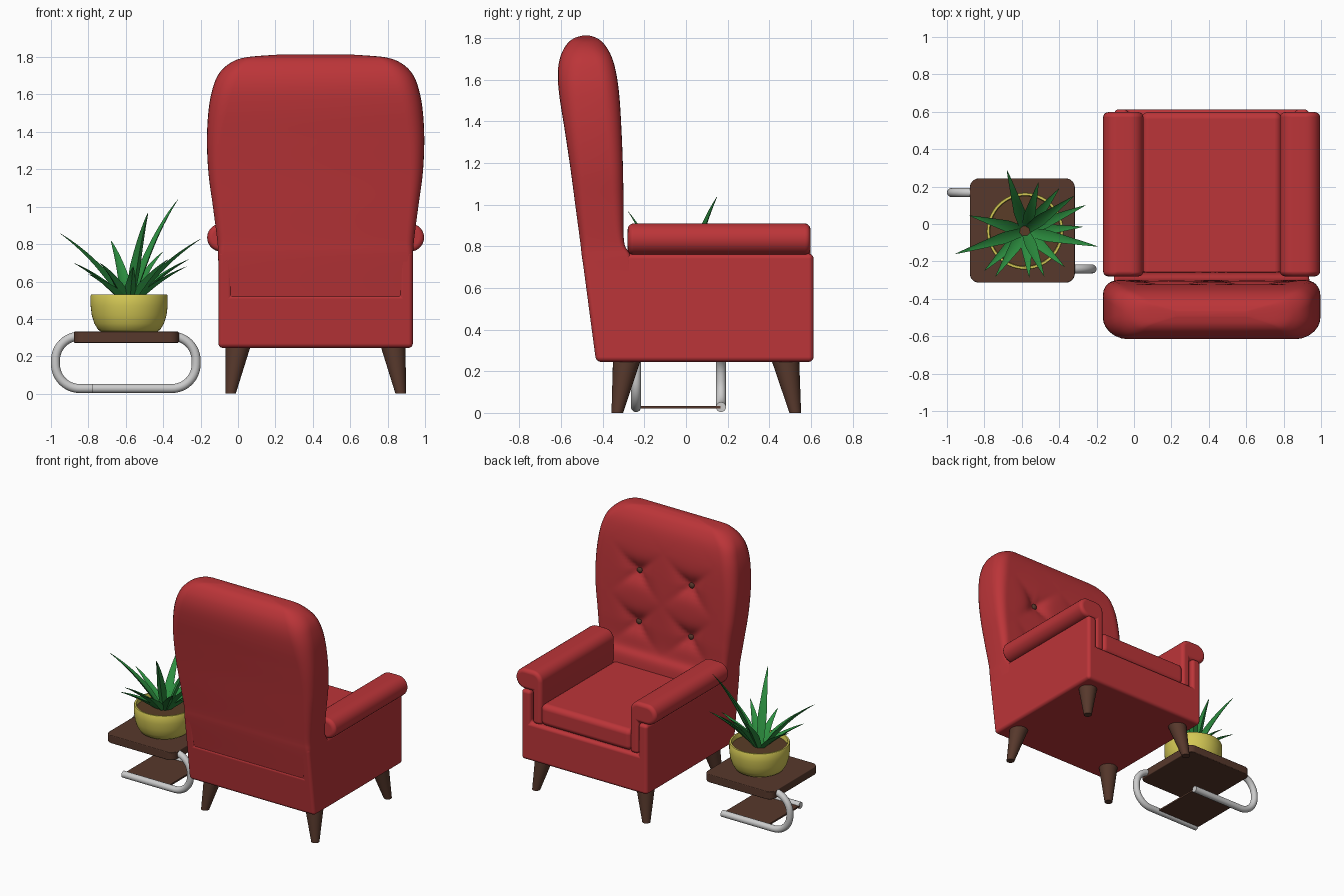
import bpy, bmesh, math
from mathutils import Vector

if "Cube" in bpy.data.objects:
    bpy.data.objects.remove(bpy.data.objects["Cube"])

CX = 0.415                       # chair centre line


def material(name, rgb):
    m = bpy.data.materials.new(name)
    m.diffuse_color = (*rgb, 1)
    m.use_nodes = True
    m.node_tree.nodes["Principled BSDF"].inputs["Base Color"].default_value = m.diffuse_color
    return m


RED = material("red_fabric", (0.50, 0.035, 0.04))
WOOD = material("dark_wood", (0.095, 0.04, 0.025))
METAL = material("metal", (0.55, 0.55, 0.55))
YELLOW = material("yellow_glaze", (0.66, 0.58, 0.09))
GREEN = material("leaf_green", (0.025, 0.27, 0.05))
SOIL = material("soil", (0.10, 0.045, 0.02))


def make(name, verts, faces, mat, bevel=0, segs=5, angle=40):
    me = bpy.data.meshes.new(name)
    me.from_pydata([tuple(v) for v in verts], [], faces)
    bm = bmesh.new()
    bm.from_mesh(me)
    bmesh.ops.recalc_face_normals(bm, faces=bm.faces)
    bm.to_mesh(me)
    bm.free()
    ob = bpy.data.objects.new(name, me)
    bpy.context.collection.objects.link(ob)
    me.materials.append(mat)
    if bevel:
        me.polygons.foreach_set("use_smooth", [True] * len(me.polygons))
        b = ob.modifiers.new("bevel", 'BEVEL')
        b.width, b.segments, b.harden_normals = bevel, segs, True
        b.limit_method, b.angle_limit = 'ANGLE', math.radians(40)
    else:
        for o in bpy.context.selected_objects:
            o.select_set(False)
        bpy.context.view_layer.objects.active = ob
        ob.select_set(True)
        bpy.ops.object.shade_smooth_by_angle(angle=math.radians(angle))
    return ob


def loft(name, rings, mat, **kw):
    n = len(rings[0])
    verts = [v for r in rings for v in r]
    faces = [(i * n + j, i * n + (j + 1) % n, (i + 1) * n + (j + 1) % n, (i + 1) * n + j)
             for i in range(len(rings) - 1) for j in range(n)]
    faces += [tuple(range(n)), tuple(range(len(verts) - n, len(verts)))]
    return make(name, verts, faces, mat, **kw)


def extrude_y(name, profile, y0, y1, mat, lean=0, **kw):
    back = [(x, y0 - lean * (z - .245), z) for x, z in profile]
    return loft(name, [back, [(x, y1, z) for x, z in profile]], mat, **kw)


def arc(cx, cy, r, a0, a1, n):
    return [(cx + r * math.cos(math.radians(a0 + (a1 - a0) * i / n)),
             cy + r * math.sin(math.radians(a0 + (a1 - a0) * i / n))) for i in range(n + 1)]


def rounded_rect(x0, x1, y0, y1, r_low, r_high, n=6):
    rl, rh = (min(r, (x1 - x0) * .49, (y1 - y0) * .49) for r in (r_low, r_high))
    return (arc(x0 + rl, y0 + rl, rl, 180, 270, n) + arc(x1 - rl, y0 + rl, rl, 270, 360, n)
            + arc(x1 - rh, y1 - rh, rh, 0, 90, n) + arc(x0 + rh, y1 - rh, rh, 90, 180, n))


# Chair body: U-shaped shell with floor and side walls, leaning rear
w, wi = 0.52, 0.445
extrude_y("chair_body", [(CX - w, .245), (CX + w, .245), (CX + w, .765), (CX + wi, .765),
                         (CX + wi, .53), (CX - wi, .53), (CX - wi, .765), (CX - w, .765)],
          -0.432, 0.613, RED, lean=.133, bevel=0.024)

# Backrest: rings of z, half width, rear y, front y, rear radius, front radius
KEYS = [(.275, .512, -.425, -.26, .03, .02), (.35, .514, -.438, -.25, .03, .02),
        (.50, .517, -.460, -.25, .03, .02), (.73, .521, -.497, -.26, .03, .02),
        (.82, .526, -.508, -.297, .04, .03), (1.0, .549, -.532, -.30, .05, .05),
        (1.18, .573, -.556, -.303, .065, .06), (1.36, .581, -.583, -.31, .08, .07),
        (1.52, .572, -.608, -.32, .10, .08), (1.63, .551, -.616, -.335, .11, .08),
        (1.71, .518, -.604, -.357, .11, .08), (1.768, .457, -.575, -.39, .09, .08),
        (1.799, .37, -.54, -.425, .05, .05), (1.813, .2, -.495, -.465, .02, .02)]
BUTTONS = [(CX + sx * .215, 1.175 + sz * .19) for sx in (-1, 1) for sz in (-1, 1)]


def tuft(x, z):
    u, v = (x - CX) / .215, (z - 1.175) / .19
    crease = max(math.exp(-abs(q - round(q)) / .13) for q in ((u + v) / 2, (u - v) / 2))
    d = 0
    for bx, bz in BUTTONS:
        r = math.hypot(x - bx, z - bz)
        d += .026 * math.exp(-(r / .075) ** 2) + .026 * crease * math.exp(-(r / .15) ** 2)
    return min(d, .06)


def spline(keys, i, t):
    p = [keys[min(max(i + k, 0), len(keys) - 1)] for k in (-1, 0, 1, 2)]
    return [.5 * (2 * b + (c - a) * t + (2 * a - 5 * b + 4 * c - d) * t * t
                  + (3 * b - a - 3 * c + d) * t ** 3) for a, b, c, d in zip(*p)]


rings = []
for i in range(len(KEYS) - 1):
    for s in range(8 + (i == len(KEYS) - 2)):
        z, hw, yr, yf, rr, rf = spline(KEYS, i, s / 8)
        p = rounded_rect(CX - hw, CX + hw, yr, yf, rr, rf)
        a, b = p[20], p[21]                       # straight run of the front face
        front = [(a[0] + (b[0] - a[0]) * k / 56, a[1]) for k in range(1, 56)]
        front = [(x, y - tuft(x, z)) for x, y in front]
        rings.append([(x, y, z) for x, y in p[:21] + front + p[21:]])
loft("backrest", rings, RED, angle=60)


def lathe(name, prof, centre, mat, n=40, tilt=(0, 0), **kw):
    cx, cy = centre
    return loft(name, [[(cx + tilt[0] * k / (len(prof) - 1) + r * math.cos(2 * math.pi * j / n),
                         cy + tilt[1] * k / (len(prof) - 1) + r * math.sin(2 * math.pi * j / n), z)
                        for j in range(n)] for k, (r, z) in enumerate(prof)], mat, **kw)


# Tufting buttons
for k, (bx, bz) in enumerate(BUTTONS):
    bpy.ops.mesh.primitive_uv_sphere_add(segments=20, ring_count=10, radius=.021,
                                         location=(bx, -.348 if bz < 1.2 else -.356, bz))
    ob = bpy.context.object
    ob.name = f"tuft_button_{k}"
    ob.scale.y = .75
    ob.data.materials.append(WOOD)
    bpy.ops.object.shade_smooth()

# Seat cushion
extrude_y("seat_cushion", [(CX - .375, .525), (CX + .375, .525), (CX + .375, .685),
                           (CX - .375, .685)], -.29, .60, RED, bevel=.04)

# Rolled arm pads: inner strip plus outward roll
pad = ([(-.365, .52), (-.365, .84)] + arc(-.435, .84, .07, 10, 90, 7)
       + arc(-.505, .835, .075, 90, 270, 14) + [(-.44, .76), (-.44, .52)])
for name, s in (("left_arm", 1), ("right_arm", -1)):
    extrude_y(name, [(CX + s * x, z) for x, z in pad], -.28, .598, RED, bevel=.028)

# Chair legs: splayed tapered cones
for sx in (-1, 1):
    for label, y, dy in (("rear", -.285, -.045), ("front", .478, .047)):
        lathe(f"{label}_leg_{'left' if sx < 0 else 'right'}", [(.066, .25), (.028, 0)],
              (CX + sx * .415, y), WOOD, n=28, tilt=(sx * .04, dy))

# Side table top and lower shelf
for name, x0, x1, y0, y1, z0, z1, r, bv in (
        ("table_top", -.878, -.316, -.314, .244, .272, .332, .05, .006),
        ("table_shelf", -.78, -.42, -.235, .17, .02, .032, .004, 0)):
    plan = rounded_rect(x0, x1, y0, y1, r, r)
    loft(name, [[(x, y, z) for x, y in plan] for z in (z0, z1)], WOOD, bevel=bv, segs=2)

# Bent tube legs of the table, opening to opposite sides
for name, s, y in (("left_tube", -1, .168), ("right_tube", 1, -.24)):
    path = [(.18, .308)] + arc(.246, .178, .13, 90, 0, 12) + arc(.246, .158, .13, 0, -90, 12) + [(-.18, .028)]
    rings = []
    for i, (px, pz) in enumerate(path):
        a, b = path[max(i - 1, 0)], path[min(i + 1, len(path) - 1)]
        t = Vector((b[0] - a[0], b[1] - a[1])).normalized()
        if i in (0, 1):
            t = Vector((1, 0))
        if i >= len(path) - 2:
            t = Vector((-1, 0))
        ring = []
        for j in range(20):
            c, d = .024 * math.cos(j * math.pi / 10), .024 * math.sin(j * math.pi / 10)
            ring.append((-.6 + s * (px - t.y * c), y + d, pz + t.x * c))
        rings.append(ring)
    loft(name, rings, METAL)

# Plant pot and soil
PC = (-.582, -.038)
lathe("pot", [(.15, .332), (.166, .342), (.186, .375), (.2, .42), (.206, .47), (.206, .525),
              (.203, .53), (.191, .53), (.188, .525), (.187, .48)], PC, YELLOW, n=56)
lathe("soil", [(.188, .47), (.188, .498)], PC, SOIL, n=40)

# Agave leaves, given by tip position
TIPS = [(-.32, .15, 1.04), (-.48, -.28, .97), (-.955, -.16, .86), (-.195, -.12, .83),
        (-.68, .29, .82), (-.51, .225, .78), (-.26, .10, .72), (-.275, -.015, .68),
        (-.88, .045, .70), (-.80, -.25, .64), (-.74, -.28, .70), (-.56, -.285, .68),
        (-.37, -.23, .72), (-.40, .19, .76)]
for k, tip in enumerate(TIPS):
    tip = Vector(tip)
    out = Vector((tip.x - PC[0], tip.y - PC[1], 0))
    dist = out.length
    out.normalize()
    side = Vector((-out.y, out.x, 0))
    base = Vector((PC[0], PC[1], .48)) + out * .02
    ctrl = base + out * dist * .38 + Vector((0, 0, (tip.z - .48) * .62))
    rings = []
    for i in range(15):
        t = i / 14
        p = base * (1 - t) ** 2 + ctrl * 2 * t * (1 - t) + tip * t * t
        tan = ((ctrl - base) * (1 - t) + (tip - ctrl) * t).normalized()
        up = side.cross(tan).normalized()
        if up.dot(out) > 0:
            up = -up                               # inner, upward side of the leaf
        h = .031 * min(1, .7 + .9 * t) * (1 - max(0, t - .33) / .67) ** .85 + .0006
        rings.append([p + side * h + up * h * .4, p + up * h * .02,
                      p - side * h + up * h * .4, p - up * h * .4])
    loft(f"leaf_{k}", rings, GREEN, angle=50)
